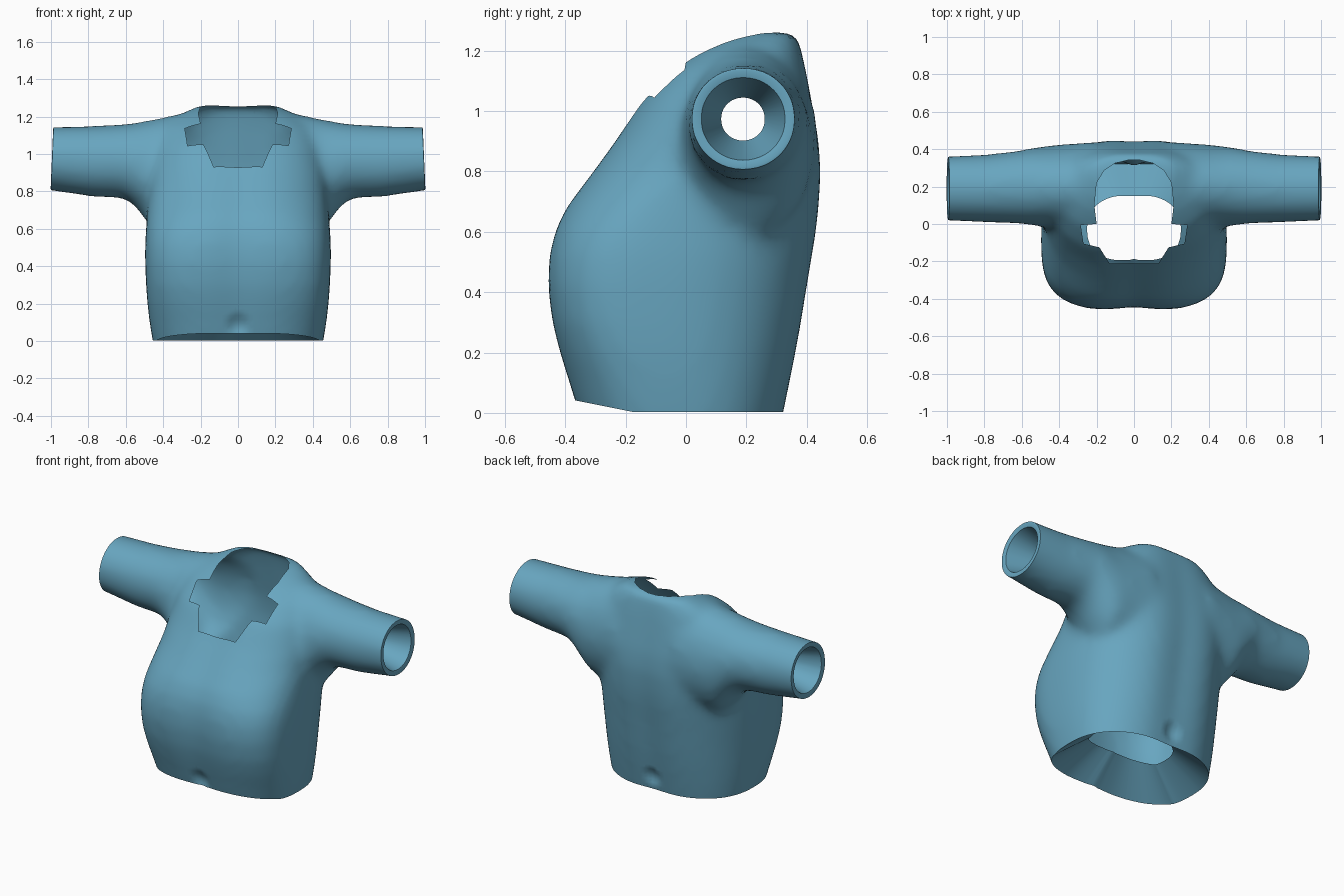
import bpy, bmesh, math
from mathutils import Vector

if "Cube" in bpy.data.objects:
    bpy.data.objects.remove(bpy.data.objects["Cube"])

blue = bpy.data.materials.new("dusty blue cloth")
blue.diffuse_color = (0.138, 0.381, 0.527, 1)
blue.use_nodes = True
blue.node_tree.nodes["Principled BSDF"].inputs["Base Color"].default_value = blue.diffuse_color


def spow(v, p):
    return math.copysign(abs(v) ** p, v)


def loft(name, rings):
    """Closed solid through a list of equal-sized point rings."""
    bm = bmesh.new()
    loops = [[bm.verts.new(p) for p in r] for r in rings]
    n = len(loops[0])
    for a, b in zip(loops, loops[1:]):
        for i in range(n):
            j = (i + 1) % n
            bm.faces.new((a[i], a[j], b[j], b[i]))
    bm.faces.new(loops[0])
    bm.faces.new(loops[-1])
    bmesh.ops.recalc_face_normals(bm, faces=bm.faces)
    me = bpy.data.meshes.new(name)
    bm.to_mesh(me)
    bm.free()
    ob = bpy.data.objects.new(name, me)
    bpy.context.collection.objects.link(ob)
    me.materials.append(blue)
    return ob


def apply(ob, kind, **settings):
    bpy.context.view_layer.objects.active = ob
    m = ob.modifiers.new(kind.lower(), kind)
    for k, v in settings.items():
        setattr(m, k, v)
    bpy.ops.object.modifier_apply(modifier=m.name)


def boolean(ob, other, op):
    apply(ob, 'BOOLEAN', object=other, operation=op, solver='EXACT')
    bpy.data.objects.remove(other)


# torso: height, half width, front y, back y, widest y, front squareness
TORSO = [(-.12, .43, -.32, .31, -.02, 2.6), (0, .457, -.365, .335, -.03, 2.7),
         (.1, .473, -.395, .357, -.05, 2.8), (.2, .485, -.425, .378, -.07, 3),
         (.3, .492, -.45, .397, -.08, 3.2), (.42, .497, -.464, .417, -.08, 3.3),
         (.52, .497, -.46, .434, -.07, 3.2), (.6, .492, -.443, .447, -.05, 3),
         (.68, .487, -.408, .455, 0, 2.7), (.8, .48, -.32, .46, .07, 2.4),
         (.91, .48, -.24, .45, .12, 2.3), (1.04, .45, -.155, .425, .15, 2.4),
         (1.14, .4, -.055, .405, .18, 2.5), (1.2, .33, .035, .39, .22, 2.5),
         (1.24, .255, .11, .378, .26, 2.4), (1.262, .2, .19, .368, .29, 2.2)]


def torso_ring(z, w, yf, yb, yc, e, n=48):
    pts = []
    for i in range(n):
        t = 2 * math.pi * i / n
        front = math.sin(t) < 0
        p = 2 / (e if front else 2.4)
        x = w * spow(math.cos(t), p)
        dip = 1 - .05 * math.exp(-(x / .11) ** 2)
        h = yc - yf if front else yb - yc
        pts.append((x, yc + h * dip * spow(math.sin(t), p), z))
    return pts


shirt = loft("shirt", [torso_ring(*r) for r in TORSO])

# sleeves: x, centre y, centre z, radius y, radius z
SLEEVE = [(.2, .2, .9, .24, .34), (.44, .2, .885, .222, .305),
          (.5, .2, .915, .215, .263), (.55, .2, .945, .207, .224),
          (.61, .197, .962, .197, .199), (.78, .19, .961, .184, .191),
          (1, .19, .975, .174, .172), (1.08, .19, .977, .17, .17)]
for s in (-1, 1):
    sleeve = loft("sleeve", [[(s * x, yc + ry * math.cos(k * math.pi / 10),
                               zc + rz * math.sin(k * math.pi / 10)) for k in range(20)]
                             for x, yc, zc, ry, rz in SLEEVE])
    boolean(shirt, sleeve, 'UNION')

# blend the parts into one soft cloth surface
apply(shirt, 'REMESH', mode='VOXEL', voxel_size=.025)
apply(shirt, 'SMOOTH', factor=.5, iterations=14)

# stepped neckline, cut straight down through the chest
half = [(.13, -.212), (.185, -.125), (.27, -.105), (.285, -.005), (.2, 0),
        (.212, .1), (.2, .22), (.16, .285), (.1, .325), (.03, .342)]
outline = half + [(-x, y) for x, y in reversed(half)]
cutter = loft("neck_cutter", [[(x, y, z) for x, y in outline] for z in (.7, 1.6)])
cutter.hide_render = True
for ob in (shirt, cutter):
    ob.data.materials.clear()
    ob.data.materials.append(blue)
    ob.data.materials.append(blue)
for f in cutter.data.polygons:
    f.material_index = 1
boolean(shirt, cutter, 'DIFFERENCE')

bm = bmesh.new()
bm.from_mesh(shirt.data)
bmesh.ops.delete(bm, geom=[f for f in bm.faces if f.material_index == 1], context='FACES')

# trim hem and cuffs
for co, no in (((0, 0, .003), (0, 0, -1)), ((0, -.2, .008), (0, -.2, -1)),
               ((1, 0, .8), (1, 0, .04)), ((-1, 0, .8), (-1, 0, .04))):
    bmesh.ops.bisect_plane(bm, geom=bm.verts[:] + bm.edges[:] + bm.faces[:], dist=1e-5,
                           plane_co=co, plane_no=Vector(no).normalized(), clear_outer=True)

# shallow pits above the middle of the hem, front and back
for v in bm.verts:
    d = math.hypot(v.co.x / .06, (v.co.z - .09) / .06)
    if v.co.z < .2 and d < 1:
        v.co.y -= math.copysign(.02 * (1 - d * d), v.co.y)


def fold(edges, move):
    """Extrude an open border and place the new border with a rule."""
    out = bmesh.ops.extrude_edge_only(bm, edges=edges)['geom']
    for v in out:
        if isinstance(v, bmesh.types.BMVert):
            v.co = move(v.co)
    return [e for e in out if isinstance(e, bmesh.types.BMEdge) and e.is_boundary]


def border(test):
    return [e for e in bm.edges if e.is_boundary and all(test(v.co) for v in e.verts)]


# hem turned up inside the body
fold(border(lambda c: c.z < .08),
     lambda c: Vector((c.x * .55, -.02 + (c.y + .02) * .5, c.z + .15)))

# cuffs: narrow rim, then lining tapering into the sleeve
for s in (-1, 1):
    def ring(k, dx):
        return lambda c: Vector((c.x - s * dx, .188 + (c.y - .188) * k, .973 + (c.z - .973) * k))
    rim = fold(border(lambda c: c.x * s > .95), ring(.95, -.002))
    rim = fold(rim, ring(.86, .006))
    fold(rim, ring(.52, .25))

bmesh.ops.recalc_face_normals(bm, faces=bm.faces)
bm.to_mesh(shirt.data)
bm.free()
shirt.data.materials.pop(index=1)

bpy.ops.object.select_all(action='DESELECT')
shirt.select_set(True)
bpy.context.view_layer.objects.active = shirt
bpy.ops.object.shade_smooth_by_angle(angle=math.radians(50))
